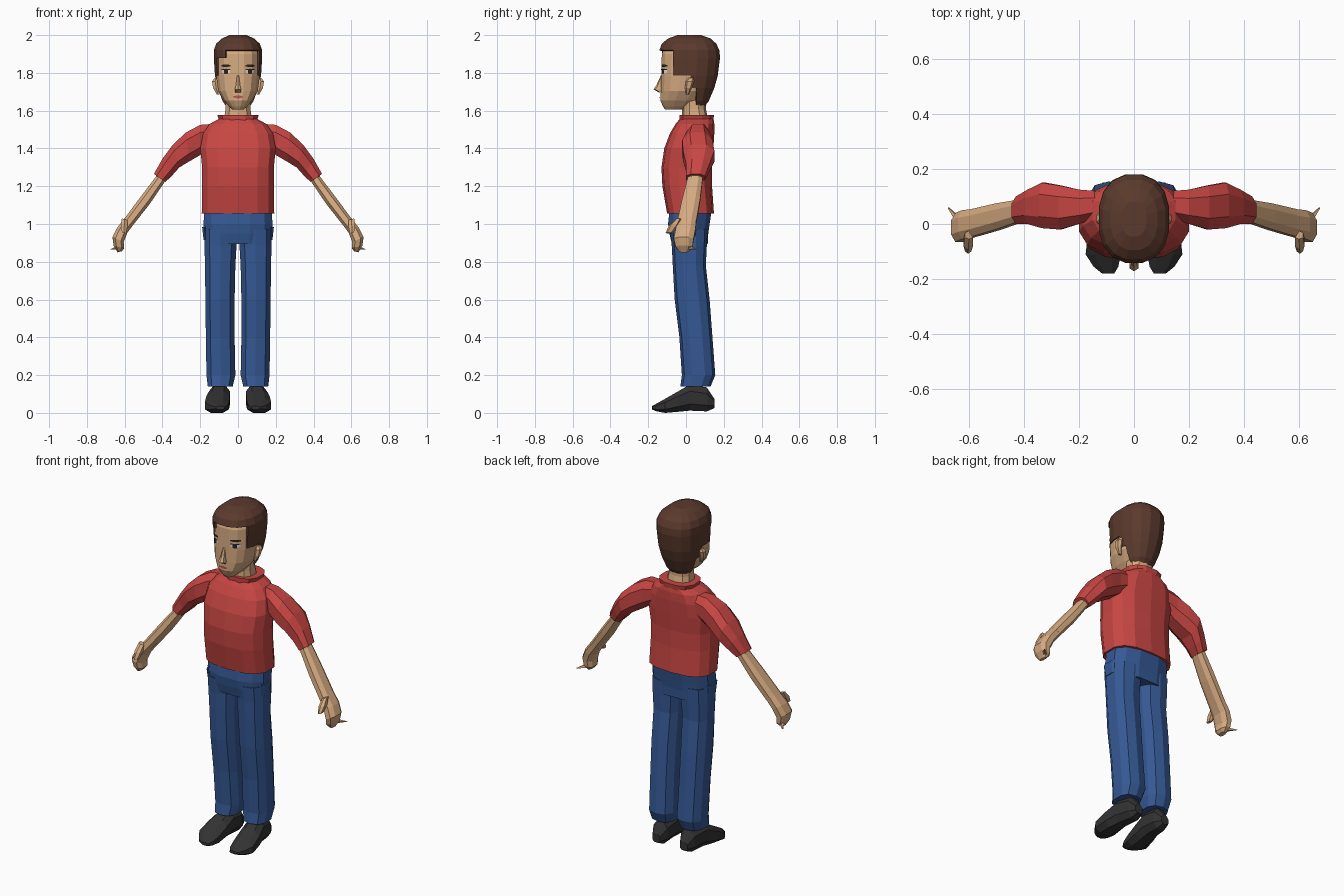
import bpy, bmesh, math
from mathutils import Vector
from mathutils.bvhtree import BVHTree

if "Cube" in bpy.data.objects:
    bpy.data.objects.remove(bpy.data.objects["Cube"])


def material(name, rgb):
    m = bpy.data.materials.new(name)
    m.diffuse_color = (*rgb, 1)
    m.use_nodes = True
    m.node_tree.nodes["Principled BSDF"].inputs["Base Color"].default_value = m.diffuse_color
    return m


RED = material("red cloth", (0.58, 0.062, 0.056))
BLUE = material("blue denim", (0.036, 0.10, 0.30))
SKIN = material("skin", (0.68, 0.41, 0.22))
BROWN = material("brown hair", (0.105, 0.042, 0.026))
BLACK = material("black leather", (0.032, 0.032, 0.034))
DARK = material("dark eye", (0.02, 0.017, 0.015))
WHITE = material("eye white", (0.75, 0.73, 0.7))
LIP = material("lip", (0.45, 0.08, 0.08))


def finish(name, bm, mat, mirror=False):
    bmesh.ops.recalc_face_normals(bm, faces=bm.faces)
    me = bpy.data.meshes.new(name)
    bm.to_mesh(me)
    bm.free()
    me.materials.append(mat)
    ob = bpy.data.objects.new(name, me)
    bpy.context.collection.objects.link(ob)
    if mirror:
        ob.modifiers.new("Mirror", 'MIRROR').use_mirror_merge = False
    return ob


def section(n, p):
    """Unit rounded-box outline reaching exactly 1 on both axes."""
    pts = []
    for i in range(n):
        t = 2 * math.pi * (i + 0.5) / n
        c, s = math.cos(t), math.sin(t)
        pts.append((math.copysign(abs(c) ** p, c), math.copysign(abs(s) ** p, s)))
    mx, my = max(q[0] for q in pts), max(q[1] for q in pts)
    return [(a / mx, b / my) for a, b in pts]


def loft(rings, n=10, p=0.8):
    """Skin a row of (centre, u, v) sections and cap both ends."""
    bm = bmesh.new()
    sec = section(n, p)
    rows = [[bm.verts.new(c + u * a + v * b) for a, b in sec] for c, u, v in rings]
    for r, s in zip(rows, rows[1:]):
        for i in range(n):
            j = (i + 1) % n
            bm.faces.new((r[i], r[j], s[j], s[i]))
    bm.faces.new(rows[0][::-1])
    bm.faces.new(rows[-1])
    return bm


def span(a, b, y0, y1):
    """Section between two (x, z) points, from y0 to y1."""
    a, b = Vector((a[0], 0, a[1])), Vector((b[0], 0, b[1]))
    return (a + b) / 2 + Vector((0, (y0 + y1) / 2, 0)), (b - a) / 2, Vector((0, (y1 - y0) / 2, 0))


def level(z, x0, x1, y0, y1):
    return span((x0, z), (x1, z), y0, y1)


def body(rows, n=12, p=0.8):
    return loft([level(z, -h, h, y0, y1) for z, h, y0, y1 in rows], n, p)


# Shirt body and collar
finish("shirt", body([
    (1.055, .192, -.10, .148), (1.2, .19, -.125, .138), (1.3, .19, -.13, .138),
    (1.4, .20, -.115, .145), (1.48, .185, -.085, .15), (1.53, .15, -.055, .15),
    (1.56, .095, -.03, .145)], 14, 0.75), RED)
finish("collar", body([(1.548, .10, -.035, .145), (1.578, .11, -.035, .148)]), RED)

# Sleeves
finish("sleeve", loft([
    span((.13, 1.53), (.15, 1.40), .02, .12), span((.20, 1.525), (.20, 1.365), 0, .125),
    span((.275, 1.485), (.26, 1.33), -.02, .14), span((.345, 1.42), (.31, 1.30), -.015, .15),
    span((.40, 1.345), (.35, 1.255), 0, .125), span((.445, 1.265), (.385, 1.222), 0, .10)], 8),
    RED, True)

# Forearms, hands, thumbs and a pointed finger
finish("forearm", loft([
    span((.42, 1.29), (.37, 1.255), .01, .088), span((.435, 1.25), (.39, 1.22), .008, .088),
    span((.515, 1.145), (.468, 1.105), -.02, .075), span((.60, 1.03), (.555, .995), -.045, .055)], 8),
    SKIN, True)
finish("hand", loft([
    span((.595, 1.037), (.55, 1.002), -.043, .055), span((.64, .98), (.585, .955), -.055, .05),
    span((.665, .93), (.605, .905), -.065, .04), span((.658, .885), (.602, .872), -.055, .035),
    span((.638, .85), (.615, .855), -.035, .012)], 8), SKIN, True)
finish("thumb", loft([
    span((.615, 1.03), (.585, 1.02), -.055, -.025), span((.62, .992), (.585, .986), -.092, -.04),
    span((.614, .955), (.592, .95), -.108, -.07)], 6), SKIN, True)
finish("finger", loft([
    span((.635, .885), (.625, .865), -.015, .02), span((.676, .866), (.672, .864), .056, .06)], 4),
    SKIN, True)

# Trousers
finish("hips", body([(.895, .172, -.075, .115), (.95, .18, -.088, .118), (1.0, .182, -.095, .125),
                     (1.065, .18, -.088, .135)]), BLUE)
finish("trouser_leg", loft([
    level(.97, .004, .178, -.085, .115), level(.88, .008, .178, -.075, .11),
    level(.78, .014, .174, -.07, .105), level(.6, .018, .173, -.06, .125),
    level(.4, .018, .17, -.035, .14), level(.2, .014, .167, -.022, .155),
    level(.14, .028, .16, -.03, .13)], 10), BLUE, True)
finish("pocket", loft([level(.915, .165, .182, -.03, .05), level(.985, .165, .19, -.04, .06)], 6),
       BLUE, True)

# Shoes, skinned from heel to toe
finish("shoe", loft([
    (Vector((x, y, (z0 + z1) / 2)), Vector((h, 0, 0)), Vector((0, 0, (z1 - z0) / 2)))
    for y, x, h, z0, z1 in [
        (.15, .09, .025, .025, .075), (.11, .09, .045, .008, .135), (.02, .098, .055, .012, .15),
        (-.04, .106, .062, .006, .115), (-.11, .112, .064, 0, .075), (-.155, .102, .045, .008, .05),
        (-.18, .094, .022, .018, .036)]], 8), BLACK, True)

# Neck and head
finish("neck", body([(1.55, .074, -.022, .118), (1.61, .066, -.02, .105), (1.70, .066, -.02, .105)], 10), SKIN)
head = body([
    (1.605, .03, -.11, -.01), (1.622, .048, -.122, .04), (1.655, .076, -.136, .085),
    (1.705, .105, -.133, .13), (1.78, .115, -.131, .15), (1.9, .116, -.128, .165),
    (1.95, .10, -.11, .145)], 16, 0.8)
surface = BVHTree.FromBMesh(head)
finish("head", head, SKIN)

# Hair: a cap trimmed to a hairline that falls back in steps
hair = body([
    (1.612, .055, .0, .09), (1.65, .082, -.06, .12), (1.72, .108, -.11, .15),
    (1.785, .122, -.136, .168), (1.88, .128, -.14, .18), (1.92, .128, -.141, .177),
    (1.955, .115, -.128, .16), (1.982, .085, -.095, .13), (2.0, .045, -.045, .08)], 16, 0.85)
for point, normal in [((0, -.07, 0), (0, 1, 0)), ((0, .025, 0), (0, 1, 0)),
                      ((0, .055, 0), (0, 1, 0)), ((-.065, 0, 0), (1, 0, 0))]:
    bmesh.ops.bisect_plane(hair, geom=hair.verts[:] + hair.edges[:] + hair.faces[:],
                           plane_co=point, plane_no=normal)


def is_hair(c):
    if c.z > 1.92:
        return True
    if c.z > 1.88:
        return c.y > -.07 or c.x < -.065
    if c.z > 1.785:
        return c.y > -.07
    return c.z > 1.615 and c.y > (.025 if c.z > 1.72 else .055)


bare = [f for f in hair.faces if not is_hair(f.calc_center_median())]
bmesh.ops.delete(hair, geom=bare, context='FACES')
cap = finish("hair", hair, BROWN)
thick = cap.modifiers.new("Thickness", 'SOLIDIFY')
thick.thickness = 0.012
thick.offset = -1

# Ears
finish("ear", loft([
    level(1.685, .098, .112, .0, .015), level(1.72, .10, .132, -.005, .03),
    level(1.755, .105, .137, -.002, .042), level(1.772, .108, .125, .01, .04)], 6), SKIN, True)

# Nose: a tapered wedge
finish("nose", loft([
    level(1.695, -.015, .015, -.14, -.12), level(1.712, -.017, .017, -.172, -.12),
    level(1.735, -.011, .011, -.157, -.12), level(1.785, -.006, .006, -.134, -.12)], 6), SKIN)


def plate(name, x0, x1, z0, z1, mat, lift, mirror=True, taper=0.5):
    """Thin patch laid on the face surface, narrowing at its ends."""
    bm = bmesh.new()
    cols = []
    for i in range(7):
        t = i / 6
        k = taper + (1 - taper) * math.sin(math.pi * t)
        col = []
        for s in (-1, 1):
            x, z = x0 + (x1 - x0) * t, (z0 + z1) / 2 + s * k * (z1 - z0) / 2
            hit = surface_copy.ray_cast(Vector((x, -1, z)), Vector((0, 1, 0)))[0]
            col.append(bm.verts.new((x, hit.y - lift, z)))
        cols.append(col)
    for a, b in zip(cols, cols[1:]):
        bm.faces.new((a[0], b[0], b[1], a[1]))
    finish(name, bm, mat, mirror)


# Painted face details
surface_copy = surface
plate("eye", .042, .086, 1.796, 1.82, WHITE, .003)
plate("iris", .053, .074, 1.794, 1.82, DARK, .005, taper=.8)
plate("upper_lid", .04, .088, 1.815, 1.822, DARK, .006)
plate("eyebrow", .04, .088, 1.831, 1.845, DARK, .004)
plate("mouth", -.026, .026, 1.665, 1.681, LIP, .004, False, .3)
